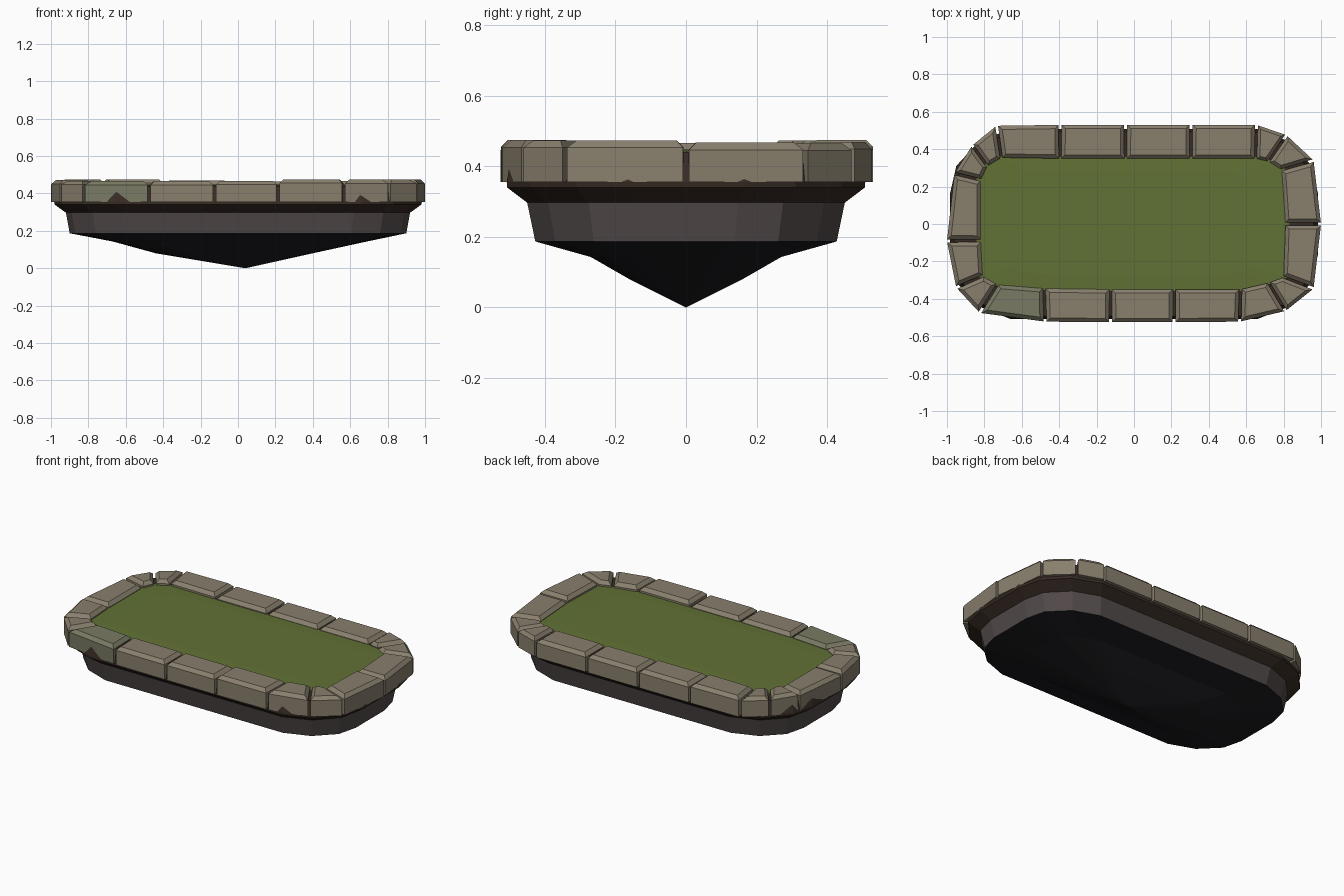
import bpy, random
from mathutils import Vector

if "Cube" in bpy.data.objects:
    bpy.data.objects.remove(bpy.data.objects["Cube"])

random.seed(4)


def mat(name, col):
    m = bpy.data.materials.new(name)
    m.diffuse_color = (*col, 1)
    m.use_nodes = True
    m.node_tree.nodes["Principled BSDF"].inputs["Base Color"].default_value = m.diffuse_color
    return m


STONE = mat("stone", (0.25, 0.215, 0.155))
MOSSY = mat("mossy_stone", (0.19, 0.195, 0.125))
GRASS = mat("grass", (0.12, 0.165, 0.035))
SOIL = mat("soil", (0.04, 0.025, 0.018))
EARTH = mat("earth", (0.085, 0.068, 0.068))
ROCK = mat("dark_rock", (0.012, 0.011, 0.014))


def loft(name, rings, mats, face_mat=None, tip=None):
    """Skin a stack of equal-length rings (bottom to top); tip or n-gon below, n-gon on top."""
    n = len(rings[0])
    verts = [tuple(p) for r in rings for p in r]
    faces, idx = [], []
    for k in range(len(rings) - 1):
        for i in range(n):
            j = (i + 1) % n
            faces.append((k*n + i, k*n + j, (k + 1)*n + j, (k + 1)*n + i))
            idx.append(face_mat[k] if face_mat else 0)
    top = (len(rings) - 1) * n
    faces.append(tuple(range(top, top + n)))
    idx.append(face_mat[-1] if face_mat else 0)
    if tip:
        verts.append(tip)
        for i in range(n):
            faces.append((len(verts) - 1, (i + 1) % n, i))
            idx.append(face_mat[0] if face_mat else 0)
    else:
        faces.append(tuple(reversed(range(n))))
        idx.append(face_mat[0] if face_mat else 0)
    me = bpy.data.meshes.new(name)
    me.from_pydata(verts, [], faces)
    for m in mats:
        me.materials.append(m)
    for p, i in zip(me.polygons, idx):
        p.material_index = i
    ob = bpy.data.objects.new(name, me)
    bpy.context.collection.objects.link(ob)
    return ob


# Island body: mirrored quarter outline, scaled per level
quarter = [(0.983, 0.165), (0.95, 0.31), (0.83, 0.44), (0.66, 0.507)]
outline = (quarter + [(-x, y) for x, y in reversed(quarter)]
           + [(-x, -y) for x, y in quarter] + [(x, -y) for x, y in reversed(quarter)])
# z, half width x, half depth y, x shift
levels = [(0.08, 0.42, 0.16, -0.02), (0.143, 0.68, 0.27, 0.01), (0.187, 0.90, 0.427, 0),
          (0.297, 0.92, 0.45, 0), (0.34, 0.98, 0.507, 0), (0.355, 0.983, 0.508, 0),
          (0.44, 0.96, 0.493, 0)]
body_rings = [[(x / 0.983 * hx + dx, y / 0.507 * hy, z) for x, y in outline]
              for z, hx, hy, dx in levels]
loft("island_body", body_rings, [ROCK, EARTH, SOIL], [0, 0, 1, 2, 2, 2, 2], (0.04, 0, 0))

# Stone rim joints, counterclockwise: outer x, y, inner x, y
joints = [(1, 0, .81, 0), (.96, .34, .79, .29), (.815, .475, .72, .335), (.655, .53, .65, .35),
          (.305, .53, .305, .35), (-.045, .53, -.045, .35), (-.395, .53, -.395, .35),
          (-.735, .525, -.71, .355), (-.865, .42, -.785, .31), (-.96, .27, -.82, .235),
          (-1, -.09, -.82, -.09), (-.95, -.34, -.81, -.28), (-.825, -.475, -.73, -.325),
          (-.475, -.522, -.48, -.345), (-.125, -.525, -.125, -.35), (.215, -.525, .215, -.35),
          (.565, -.522, .57, -.35), (.81, -.465, .72, -.315), (.96, -.345, .8, -.285)]


def inset(poly, d):
    """Offset a convex counterclockwise polygon inward."""
    out = []
    for i, p in enumerate(poly):
        a = (p - poly[i - 1]).normalized()
        b = (poly[(i + 1) % len(poly)] - p).normalized()
        na, nb = Vector((-a.y, a.x)), Vector((-b.y, b.x))
        out.append(p + (na + nb) * d / (1 + na.dot(nb)))
    return out


# Bevelled rim stones
for i, a in enumerate(joints):
    b = joints[(i + 1) % len(joints)]
    ao, ai, bo, bi = Vector(a[:2]), Vector(a[2:]), Vector(b[:2]), Vector(b[2:])
    go, gi = (bo - ao).normalized() * 0.008, (bi - ai).normalized() * 0.007
    foot = [ao + go, bo - go, bi - gi, ai + gi]
    top = 0.469 + random.uniform(-0.005, 0.007)
    crown = inset(foot, min(0.02, (bi - ai).length * 0.22))
    rings = [[(p.x, p.y, z) for p in poly]
             for poly, z in ((foot, 0.355), (foot, top - 0.02), (crown, top))]
    loft(f"rim_stone_{i + 1}", rings, [MOSSY if i == 12 else STONE])

# Lawn inside the rim, very slightly domed
lawn = [[(j[2] * s, j[3] * s, z) for j in joints]
        for s, z in ((1.03, 0.438), (1.02, 0.443), (0.8, 0.447))]
loft("lawn", lawn, [GRASS])
